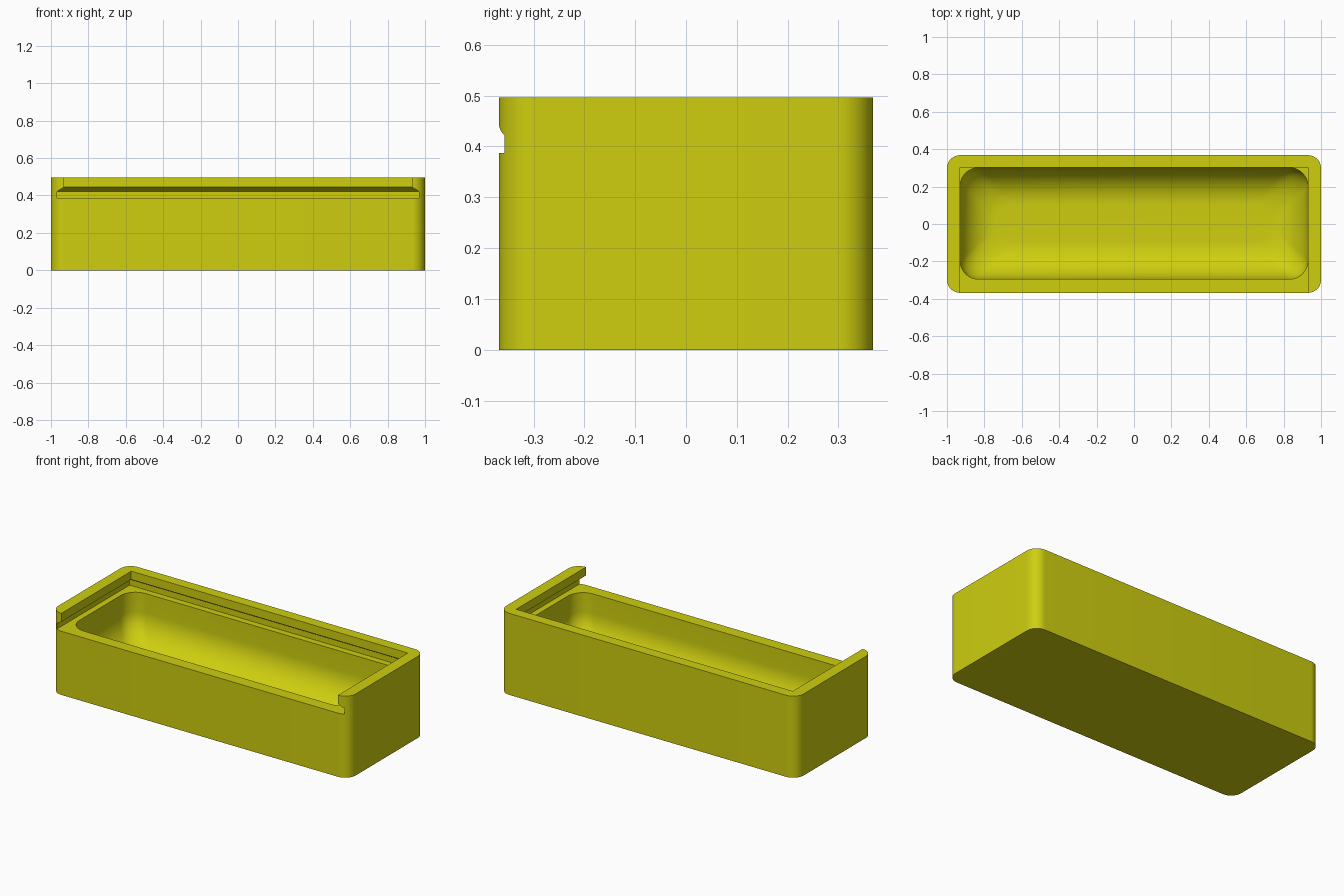
import bpy, bmesh
from math import sin, cos, pi

old = bpy.data.objects.get("Cube")
if old:
    bpy.data.objects.remove(old, do_unlink=True)

mat = bpy.data.materials.new("olive yellow")
mat.use_nodes = True
colour = (0.62, 0.62, 0.005, 1)
mat.diffuse_color = colour
mat.node_tree.nodes["Principled BSDF"].inputs["Base Color"].default_value = colour


def rect(x, y0, y1, z, r=0, steps=12):
    """Ring of points around a rectangle, with rounded corners when r > 0."""
    corners = [(x - r, y1 - r), (r - x, y1 - r), (r - x, y0 + r), (x - r, y0 + r)]
    ring = []
    for i, (cx, cy) in enumerate(corners):
        for k in range(steps + 1 if r else 1):
            a = (i + k / steps) * pi / 2
            ring.append((cx + r * cos(a), cy + r * sin(a), z))
    return ring


def loft(name, rings):
    """Closed solid through a stack of rings, bottom to top."""
    bm = bmesh.new()
    loops = [[bm.verts.new(p) for p in ring] for ring in rings]
    n = len(loops[0])
    for low, high in zip(loops, loops[1:]):
        for i in range(n):
            j = (i + 1) % n
            bm.faces.new((low[i], low[j], high[j], high[i]))
    bm.faces.new(loops[0][::-1])
    bm.faces.new(loops[-1])
    bmesh.ops.recalc_face_normals(bm, faces=bm.faces)
    mesh = bpy.data.meshes.new(name)
    bm.to_mesh(mesh)
    bm.free()
    mesh.materials.append(mat)
    obj = bpy.data.objects.new(name, mesh)
    bpy.context.collection.objects.link(obj)
    return obj


# Outer block with rounded upright edges
WIDTH, DEPTH, HEIGHT = 1.0, 0.368, 0.496
box = loft("box_body", [rect(WIDTH, -DEPTH, DEPTH, z, 0.07) for z in (0, HEIGHT)])

# Sliding lid channel, open at the front, with an overhanging lip
LEDGE = 0.387
channel = loft("lid_channel_cutter", [
    rect(0.967, -0.6, 0.34, LEDGE),
    rect(0.967, -0.6, 0.34, 0.422),
    rect(0.93, -0.6, 0.303, 0.445),
    rect(0.93, -0.6, 0.303, 0.6)])

# Hollow with a generous fillet around the floor
FLOOR, FILLET = 0.07, 0.2
rings = []
for k in range(17):
    a = k / 16 * pi / 2
    inset = FILLET * (1 - sin(a))
    z = FLOOR + FILLET * (1 - cos(a))
    rings.append(rect(0.93 - inset, -0.295 + inset, 0.301 - inset, z, 0.1))
rings.append(rect(0.93, -0.295, 0.301, 0.41, 0.1))
hollow = loft("hollow_cutter", rings)

# Cut both shapes out of the block
bpy.context.view_layer.objects.active = box
box.select_set(True)
for cutter in (channel, hollow):
    cutter.hide_render = True
    mod = box.modifiers.new(cutter.name, 'BOOLEAN')
    mod.operation = 'DIFFERENCE'
    mod.solver = 'EXACT'
    mod.object = cutter
    bpy.ops.object.modifier_apply(modifier=mod.name)
    bpy.data.objects.remove(cutter, do_unlink=True)

bpy.ops.object.select_all(action='DESELECT')
box.select_set(True)
bpy.ops.object.shade_smooth_by_angle(angle=pi / 7)
